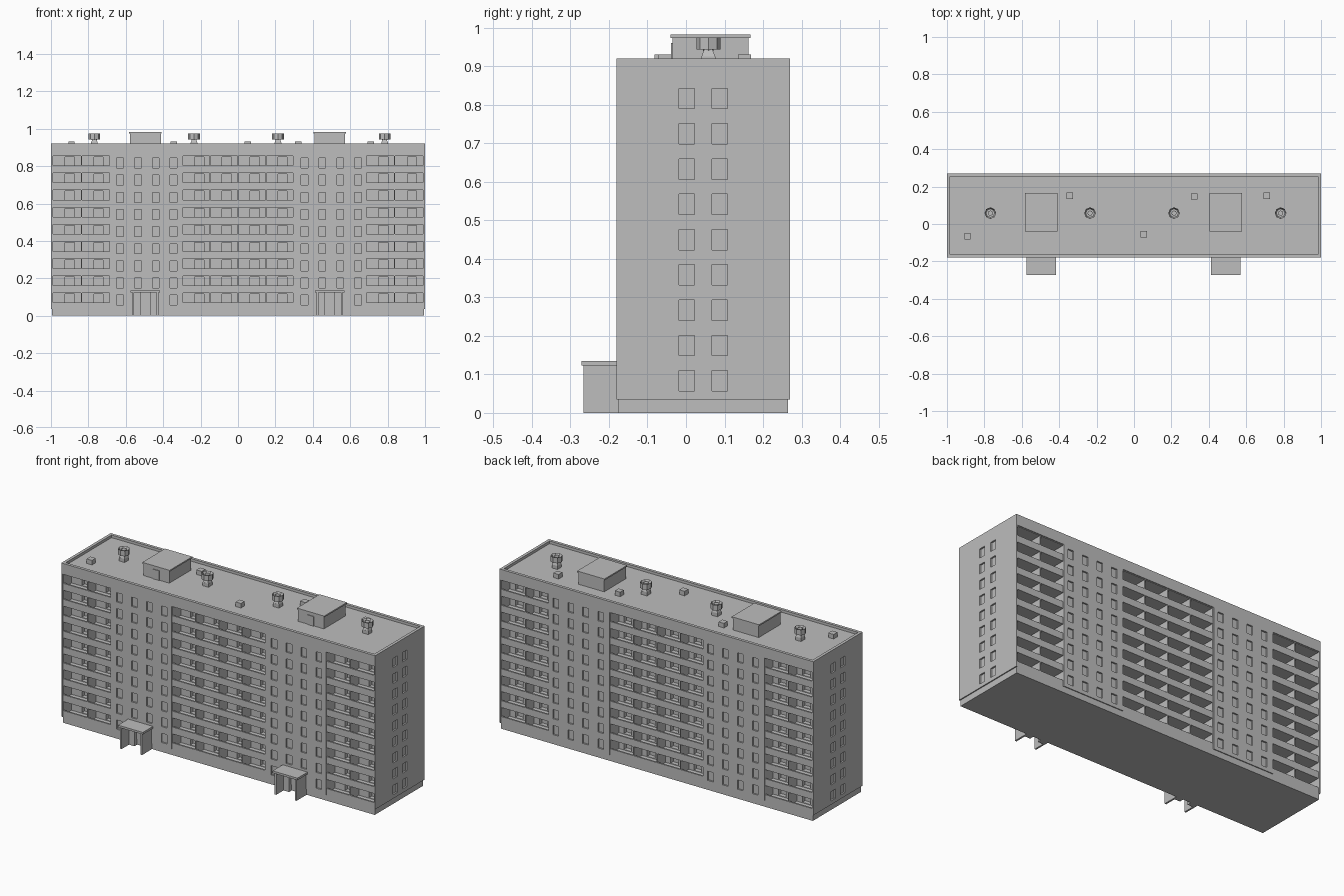
import bpy
import bmesh
from mathutils import Matrix, Vector

cube = bpy.data.objects.get("Cube")
if cube:
    bpy.data.objects.remove(cube, do_unlink=True)

GREY = (0.51, 0.51, 0.51, 1)
concrete = bpy.data.materials.new("concrete_grey")
concrete.use_nodes = True
concrete.diffuse_color = GREY
concrete.node_tree.nodes["Principled BSDF"].inputs["Base Color"].default_value = GREY

FLOORS, STEP = 9, 0.0916
MID_Y = 0.045


def finish(name, bm):
    bmesh.ops.recalc_face_normals(bm, faces=bm.faces)
    mesh = bpy.data.meshes.new(name)
    bm.to_mesh(mesh)
    bm.free()
    mesh.materials.append(concrete)
    obj = bpy.data.objects.new(name, mesh)
    bpy.context.collection.objects.link(obj)
    return obj


def add_box(bm, x0, x1, y0, y1, z0, z1):
    centre = Vector((x0 + x1, y0 + y1, z0 + z1)) / 2
    size = Matrix.Diagonal((x1 - x0, y1 - y0, z1 - z0, 1))
    bmesh.ops.create_cube(bm, size=1, matrix=Matrix.Translation(centre) @ size)


def add_prism(bm, x0, x1, profile):
    # Extrude a (y, z) profile along x
    face = bm.faces.new([bm.verts.new((x0, y, z)) for y, z in profile])
    out = bmesh.ops.extrude_face_region(bm, geom=[face])
    moved = [v for v in out["geom"] if isinstance(v, bmesh.types.BMVert)]
    bmesh.ops.translate(bm, verts=moved, vec=(x1 - x0, 0, 0))


def add_cone(bm, x, y, z0, z1, r0, r1, sides):
    bmesh.ops.create_cone(bm, cap_ends=True, segments=sides, radius1=r0, radius2=r1,
                          depth=z1 - z0, matrix=Matrix.Translation((x, y, (z0 + z1) / 2))
                          @ Matrix.Rotation(0.7854 if sides == 4 else 0, 4, 'Z'))


def flip(y, back):
    return 2 * MID_Y - y if back else y


def add_facade_box(bm, back, x0, x1, y0, y1, z0, z1):
    ya, yb = sorted((flip(y0, back), flip(y1, back)))
    add_box(bm, x0, x1, ya, yb, z0, z1)


def box(name, *dims):
    bm = bmesh.new()
    add_box(bm, *dims)
    return finish(name, bm)


def cut(target, bm):
    cutter = finish("cutter", bm)
    cutter.hide_render = True
    mod = target.modifiers.new("cut", 'BOOLEAN')
    mod.operation, mod.solver, mod.object = 'DIFFERENCE', 'EXACT', cutter
    bpy.context.view_layer.update()
    graph = bpy.context.evaluated_depsgraph_get()
    mesh = bpy.data.meshes.new_from_object(target.evaluated_get(graph))
    target.modifiers.clear()
    target.data = mesh
    bpy.data.objects.remove(cutter, do_unlink=True)


# Main block and plinth
body = box("building_block", -1, 1, -0.18, 0.27, 0.035, 0.92)
box("plinth", -0.994, 0.994, -0.175, 0.265, 0, 0.035)

# Sunken roof and the slightly set back balcony sections
bm = bmesh.new()
add_box(bm, -0.983, 0.983, -0.163, 0.253, 0.905, 1)
for back in (False, True):
    for x0, x1 in ((-0.992, -0.688), (-0.298, 0.298), (0.688, 0.992)):
        add_facade_box(bm, back, x0, x1, -0.2, -0.175, 0, 0.858)
cut(body, bm)

# Balcony loggias: openings above solid parapets, with door niches behind
bays = [(0.003, 0.146), (0.152, 0.294), (0.688, 0.834), (0.84, 0.99)]
bays += [(-b, -a) for a, b in bays]
loggias, niches = bmesh.new(), bmesh.new()
for floor in range(FLOORS):
    z = 0.07 + floor * STEP
    top, base = z + 0.052, z - 0.026
    section = [(-0.2, z), (-0.2, top), (-0.1, top), (-0.1, base), (-0.166, base), (-0.166, z)]
    for back in (False, True):
        for x0, x1 in bays:
            add_prism(loggias, x0, x1, [(flip(y, back), h) for y, h in section])
            mid = (x0 + x1) / 2
            add_facade_box(niches, back, mid - 0.01, mid + 0.04, -0.11, -0.075, base + 0.003, top - 0.006)
cut(body, loggias)
cut(body, niches)

# Shallow recessed windows on the stair sections and the end walls
bm = bmesh.new()
for floor in range(FLOORS):
    z = 0.057 + floor * STEP
    for back in (False, True):
        for centre in (-0.493, 0.493):
            for dx in (-0.138, -0.042, 0.053, 0.148):
                if floor == 0 and not back and abs(dx) < 0.1:
                    continue
                x = centre + dx
                add_facade_box(bm, back, x - 0.018, x + 0.018, -0.2, -0.171, z, z + 0.053)
    for y in (-0.018, 0.068):
        add_box(bm, 0.991, 1.02, y, y + 0.04, z, z + 0.053)
        add_box(bm, -1.02, -0.991, y, y + 0.04, z, z + 0.053)
cut(body, bm)

# Entrance porches
for side, x in (("right", -0.495), ("left", 0.49)):
    bm = bmesh.new()
    for s in (-1, 1):
        edge = x + s * 0.07
        add_box(bm, min(edge, edge - s * 0.01), max(edge, edge - s * 0.01), -0.266, -0.175, 0, 0.123)
    add_box(bm, x - 0.06, x - 0.025, -0.2, -0.175, 0, 0.123)
    add_box(bm, x + 0.025, x + 0.06, -0.2, -0.175, 0, 0.123)
    finish(side + "_porch_walls", bm)
    box(side + "_porch_canopy", x - 0.079, x + 0.079, -0.272, -0.175, 0.123, 0.135)

# Lift houses on the roof
for side, x in (("right", -0.495), ("left", 0.49)):
    box(side + "_lift_house", x - 0.082, x + 0.082, -0.035, 0.162, 0.9, 0.974)
    box(side + "_lift_house_roof", x - 0.087, x + 0.087, -0.04, 0.167, 0.974, 0.982)
    box(side + "_lift_house_door", x - 0.02, x + 0.02, -0.039, -0.03, 0.905, 0.96)

# Roof ventilators: square pedestal, neck and open eight-sided hood
for i, x in enumerate((-0.768, -0.235, 0.214, 0.784)):
    bm = bmesh.new()
    add_box(bm, x - 0.018, x + 0.018, 0.04, 0.076, 0.9, 0.925)
    add_cone(bm, x, 0.058, 0.925, 0.945, 0.025, 0.015, 4)
    add_cone(bm, x, 0.058, 0.94, 0.97, 0.014, 0.014, 8)
    finish(f"ventilator_base_{i + 1}", bm)
    bm = bmesh.new()
    add_cone(bm, x, 0.058, 0.943, 0.975, 0.031, 0.031, 8)
    lid = max(bm.faces, key=lambda f: f.calc_center_median().z)
    bmesh.ops.inset_region(bm, faces=[lid], thickness=0.008)
    bmesh.ops.translate(bm, verts=lid.verts, vec=(0, 0, -0.015))
    finish(f"ventilator_hood_{i + 1}", bm)

# Small roof hatches
hatches = ((-0.89, -0.065), (-0.343, 0.152), (0.052, -0.055), (0.322, 0.147), (0.71, 0.152))
for i, (x, y) in enumerate(hatches):
    box(f"roof_hatch_{i + 1}", x - 0.017, x + 0.017, y - 0.017, y + 0.017, 0.9, 0.931)
